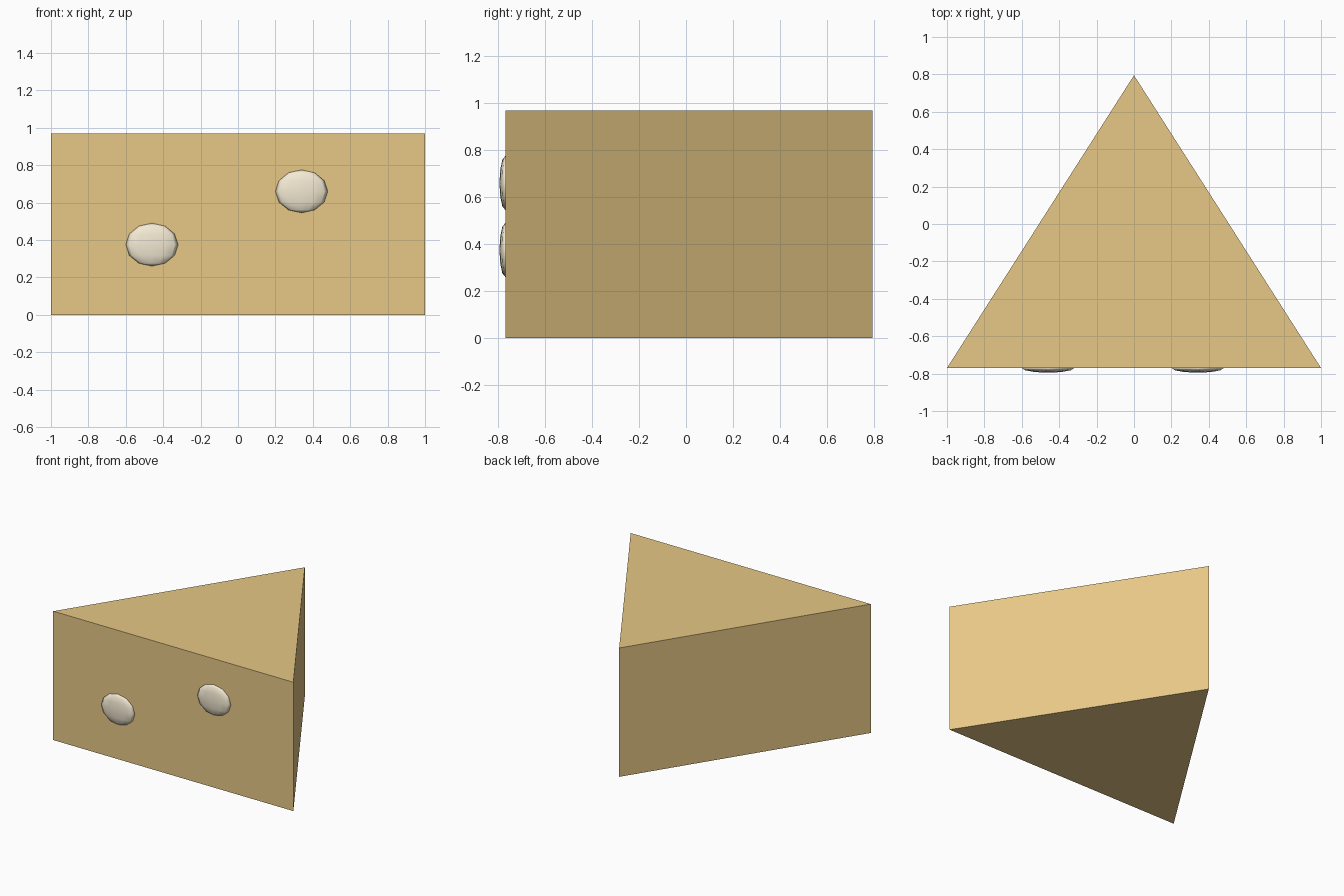
import bpy, bmesh

if "Cube" in bpy.data.objects:
    bpy.data.objects.remove(bpy.data.objects["Cube"])

def material(name, color):
    m = bpy.data.materials.new(name)
    m.diffuse_color = color
    m.use_nodes = True
    m.node_tree.nodes["Principled BSDF"].inputs["Base Color"].default_value = m.diffuse_color
    return m

def add_object(name, bm, mat):
    mesh = bpy.data.meshes.new(name)
    bm.to_mesh(mesh)
    bm.free()
    mesh.materials.append(mat)
    ob = bpy.data.objects.new(name, mesh)
    bpy.context.collection.objects.link(ob)
    return ob

cheese = material("cheese", (0.8, 0.58, 0.24, 1))
pale = material("pale_cheese", (0.9, 0.82, 0.65, 1))

FRONT, TIP, HEIGHT = -0.77, 0.795, 0.97

# Triangular wedge
bm = bmesh.new()
base = bm.faces.new([bm.verts.new(p) for p in ((-1, FRONT, 0), (1, FRONT, 0), (0, TIP, 0))])
top = bmesh.ops.extrude_face_region(bm, geom=[base])["geom"]
bmesh.ops.translate(bm, vec=(0, 0, HEIGHT), verts=[v for v in top if isinstance(v, bmesh.types.BMVert)])
bmesh.ops.recalc_face_normals(bm, faces=bm.faces)
add_object("cheese_wedge", bm, cheese)

# Flattened round spots on the front face
for i, (x, z) in enumerate(((-0.46, 0.375), (0.34, 0.66))):
    bm = bmesh.new()
    bmesh.ops.create_uvsphere(bm, u_segments=12, v_segments=6, radius=1)
    bmesh.ops.scale(bm, vec=(0.14, 0.025, 0.115), verts=bm.verts)
    for f in bm.faces:
        f.smooth = True
    spot = add_object(f"spot_{i + 1}", bm, pale)
    spot.location = (x, FRONT, z)
